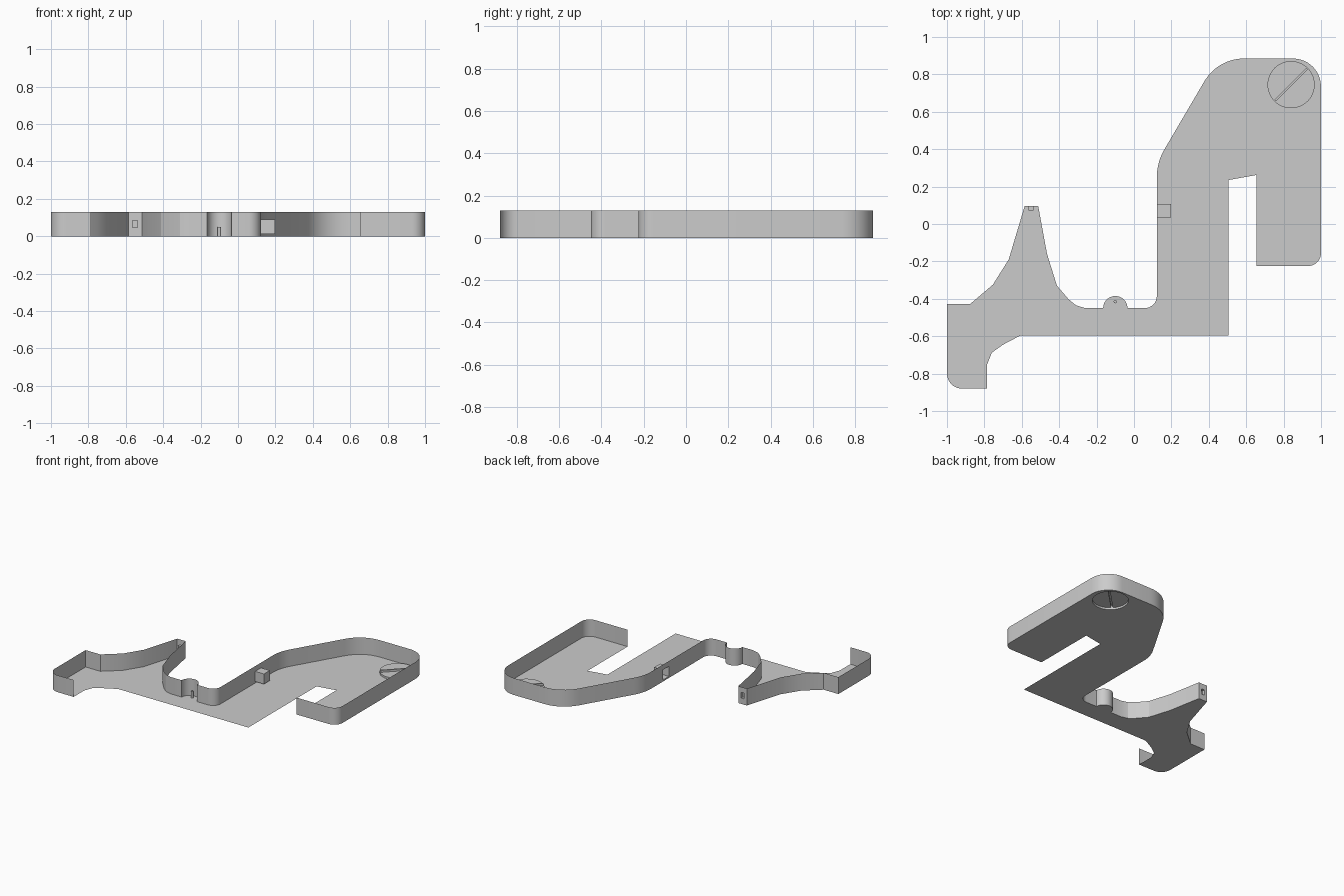
import bpy, bmesh, math
from mathutils import Vector
from mathutils.geometry import intersect_point_line

if "Cube" in bpy.data.objects:
    bpy.data.objects.remove(bpy.data.objects["Cube"])

H = 0.13


def finish(bm, name, smooth=False):
    bmesh.ops.remove_doubles(bm, verts=bm.verts, dist=1e-5)
    me = bpy.data.meshes.new(name)
    bm.to_mesh(me)
    bm.free()
    ob = bpy.data.objects.new(name, me)
    bpy.context.collection.objects.link(ob)
    if smooth:
        bpy.ops.object.select_all(action='DESELECT')
        bpy.context.view_layer.objects.active = ob
        ob.select_set(True)
        bpy.ops.object.shade_smooth_by_angle(angle=math.radians(20))
    return ob


def fill(bm, loops, normal):
    """Flat sheet: first loop is the border, the others are holes."""
    edges = []
    for loop in loops:
        vs = [bm.verts.new(p) for p in loop]
        edges += [bm.edges.new((vs[i - 1], vs[i])) for i in range(len(vs))]
    bmesh.ops.triangle_fill(bm, use_beauty=True, edges=edges, normal=normal)


def pocket(bm, loop, depth, cap=True):
    """Side walls from a loop along depth, closed at the far end."""
    near = [bm.verts.new(p) for p in loop]
    far = [bm.verts.new(p + depth) for p in loop]
    for i in range(len(loop)):
        bm.faces.new((near[i - 1], near[i], far[i], far[i - 1]))
    if cap:
        bm.faces.new(far)


def ring(x, y, r, n, z=0.0, a0=0.0, a1=2 * math.pi, closed=True):
    k = n if closed else n - 1
    return [Vector((x + r * math.cos(a0 + (a1 - a0) * i / k),
                    y + r * math.sin(a0 + (a1 - a0) * i / k), z)) for i in range(n)]


def rounded(corners, steps=8):
    """Corners (x, y) or (x, y, trim length) to a polyline with true arcs."""
    pts, n = [], len(corners)
    for i, c in enumerate(corners):
        p = Vector((c[0], c[1], 0))
        if len(c) == 2:
            pts.append(p)
            continue
        u = (Vector((*corners[i - 1][:2], 0)) - p).normalized()
        v = (Vector((*corners[(i + 1) % n][:2], 0)) - p).normalized()
        a, b, w = p + u * c[2], p + v * c[2], math.sin(u.angle(v) / 2)
        for k in range(steps + 1):
            t = k / steps
            f0, f1, f2 = (1 - t) ** 2, 2 * w * t * (1 - t), t * t
            pts.append((a * f0 + p * f1 + b * f2) / (f0 + f1 + f2))
    return pts


# Walled part of the outline, from the foot clockwise to the right leg
bump = [tuple(p.xy) for p in ring(-0.1, -0.45, 0.065, 17, 0, math.pi, 0, False)]
walled = ([(-0.785, -0.88), (-1, -0.88, 0.08), (-1, -0.427), (-0.875, -0.427),
           (-0.755, -0.325), (-0.67, -0.19), (-0.585, 0.095), (-0.512, 0.095),
           (-0.465, -0.16), (-0.412, -0.33), (-0.35, -0.402), (-0.31, -0.435),
           (-0.26, -0.45)] + bump +
          [(0.122, -0.45, 0.065), (0.122, 0.33, 0.08), (0.448, 0.885, 0.14),
           (1, 0.885, 0.15), (1, -0.225, 0.07), (0.655, -0.225)])
# Open part of the outline, floor only
open_edge = [(0.655, 0.262), (0.505, 0.235), (0.505, -0.595), (-0.605, -0.595),
             (-0.70, -0.645), (-0.76, -0.688), (-0.785, -0.75)]
outline = rounded(walled + open_edge)
wall_path = outline[:len(outline) - len(open_edge)]

# Floor with the round screw opening
screw = ring(0.84, 0.745, 0.126, 48)
bm = bmesh.new()
fill(bm, [outline, screw], Vector((0, 0, 1)))
finish(bm, "floor_plate")

# Walls; sockets are (x, y, half width, z low, z high, depth)
sockets = [(-0.55, 0.095, 0.013, 0.045, 0.088, 0.022),
           (0.122, 0.07, 0.036, 0.012, 0.09, 0.075)]
up = Vector((0, 0, H))
walls, sock = bmesh.new(), bmesh.new()
for a, b in zip(wall_path, wall_path[1:]):
    border = [a, b, b + up, a + up]
    d = (b - a).normalized()
    inward = Vector((d.y, -d.x, 0))
    hole = None
    for x, y, hw, z0, z1, depth in sockets:
        c, t = intersect_point_line(Vector((x, y, 0)), a, b)
        if 0 < t < 1 and (c - Vector((x, y, 0))).length < 0.001:
            hole = [c + d * s * hw + Vector((0, 0, z))
                    for s, z in ((-1, z0), (1, z0), (1, z1), (-1, z1))]
            pocket(sock, hole, inward * depth)
    if hole:
        fill(walls, [border, hole], -inward)
    else:
        walls.faces.new([walls.verts.new(p) for p in border])
finish(walls, "side_wall", smooth=True)
finish(sock, "wall_sockets")

# Recessed screw head with a diagonal slot
rise = Vector((0, 0, 0.015))
c = Vector((0.84, 0.745, 0)) + rise
d, s = Vector((1, 1, 0)).normalized() * 0.12, Vector((1, -1, 0)).normalized() * 0.006
slot = [c - d - s, c + d - s, c + d + s, c - d + s]
bm = bmesh.new()
pocket(bm, screw, rise, cap=False)
fill(bm, [[p + rise for p in screw], slot], Vector((0, 0, 1)))
pocket(bm, slot, Vector((0, 0, 0.015)))
finish(bm, "screw_head", smooth=True)

# Small pin inside the bump
bm = bmesh.new()
pocket(bm, ring(-0.1, -0.415, 0.009, 12), Vector((0, 0, 0.05)))
finish(bm, "bump_pin", smooth=True)
